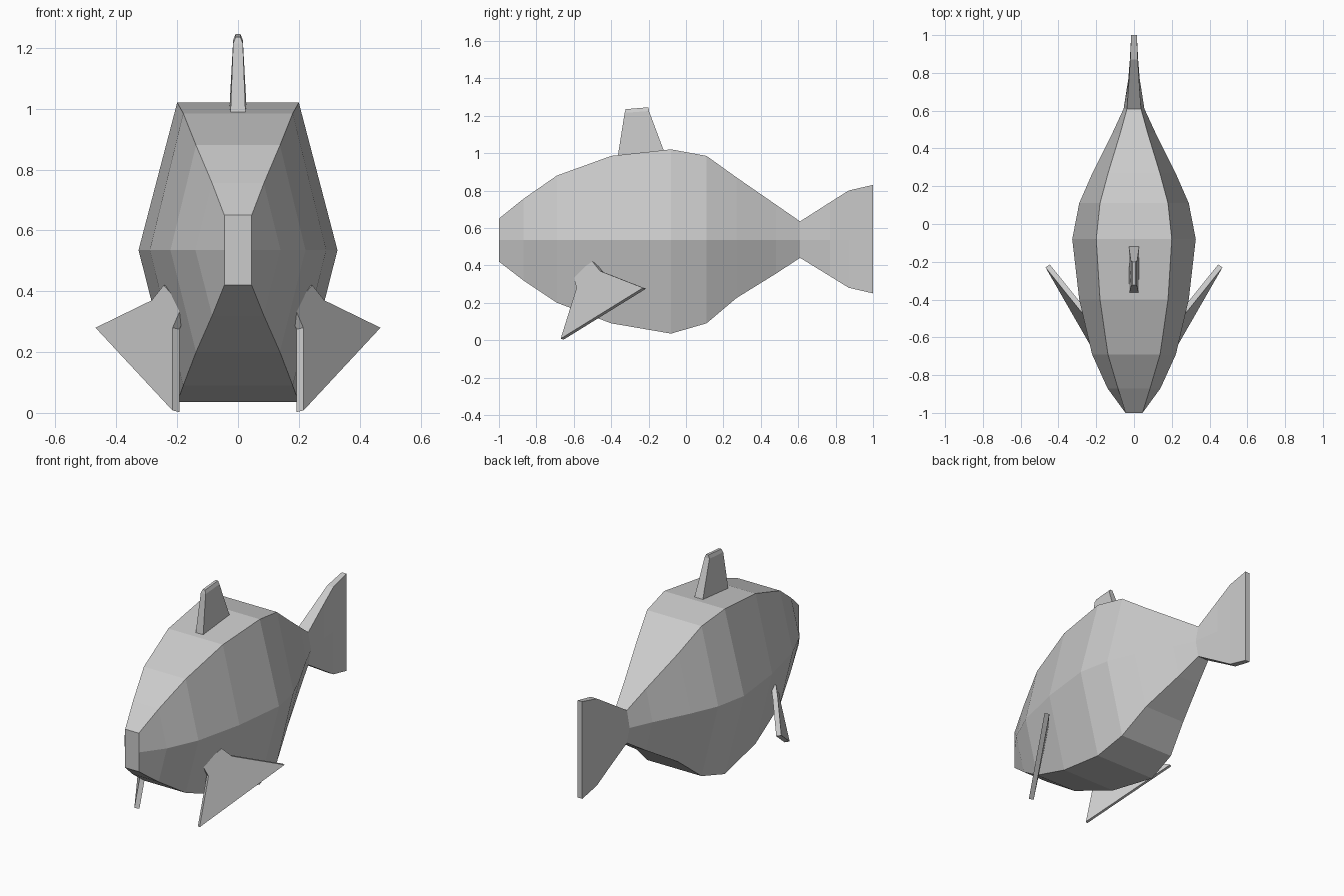
import bpy, bmesh
from mathutils import Vector

if "Cube" in bpy.data.objects:
    bpy.data.objects.remove(bpy.data.objects["Cube"])


def finish(bm, name):
    bmesh.ops.recalc_face_normals(bm, faces=bm.faces)
    mesh = bpy.data.meshes.new(name)
    bm.to_mesh(mesh)
    bm.free()
    ob = bpy.data.objects.new(name, mesh)
    bpy.context.collection.objects.link(ob)
    return ob


def loft(name, rings):
    """Skin a list of closed cross-sections and cap both ends."""
    bm = bmesh.new()
    loops = [[bm.verts.new(p) for p in ring] for ring in rings]
    n = len(loops[0])
    for a, b in zip(loops, loops[1:]):
        for i in range(n):
            j = (i + 1) % n
            bm.faces.new((a[i], a[j], b[j], b[i]))
    bm.faces.new(loops[0])
    bm.faces.new(loops[-1])
    return finish(bm, name)


# Body and tail: six-sided sections (y, top z, bottom z, edge half width, middle half width)
MID = 0.535
sections = [
    (-1.00, 0.65, 0.42, 0.045, 0.045),
    (-0.87, 0.755, 0.32, 0.085, 0.14),
    (-0.69, 0.88, 0.20, 0.138, 0.222),
    (-0.40, 0.985, 0.09, 0.18, 0.29),
    (-0.08, 1.02, 0.035, 0.20, 0.327),
    (0.11, 0.985, 0.09, 0.18, 0.29),
    (0.27, 0.87, 0.225, 0.137, 0.22),
    (0.48, 0.725, 0.355, 0.073, 0.115),
    (0.61, 0.635, 0.44, 0.037, 0.055),
    (0.77, 0.737, 0.342, 0.026, 0.03),
    (0.87, 0.80, 0.28, 0.02, 0.022),
    (1.00, 0.83, 0.25, 0.015, 0.015),
]
loft("body_and_tail", [
    [(-w, y, t), (w, y, t), (m, y, MID), (w, y, b), (-w, y, b), (-m, y, MID)]
    for y, t, b, w, m in sections])

# Dorsal fin: tapered blade with a narrowed crown
dorsal = [  # front y, front z, rear y, rear z, front and rear half width
    (-0.37, 0.95, -0.095, 0.95, 0.026, 0.031),
    (-0.328, 1.215, -0.198, 1.225, 0.016, 0.016),
    (-0.322, 1.235, -0.20, 1.245, 0.008, 0.008),
]
loft("dorsal_fin", [
    [(-wf, yf, zf), (wf, yf, zf), (wr, yr, zr), (-wr, yr, zr)]
    for yf, zf, yr, zr, wf, wr in dorsal])

# Side fins: forked outline on a slanted plane, thickened inward, mirrored
outline = [(-0.50, 0.42), (-0.605, 0.35), (-0.585, 0.28),
           (-0.67, 0.008), (-0.23, 0.28), (-0.46, 0.37)]
normal = Vector((0.133, -0.095, 0.030)).normalized()
outer = [Vector((0.215 + (0.095 * (y + 0.67) - 0.030 * (z - 0.01)) / 0.133, y, z))
         for y, z in outline]
inner = [p - normal * 0.028 for p in outer]
for side, label in ((1, "right"), (-1, "left")):
    loft("side_fin_" + label,
         [[(side * p.x, p.y, p.z) for p in ring] for ring in (outer, inner)])
